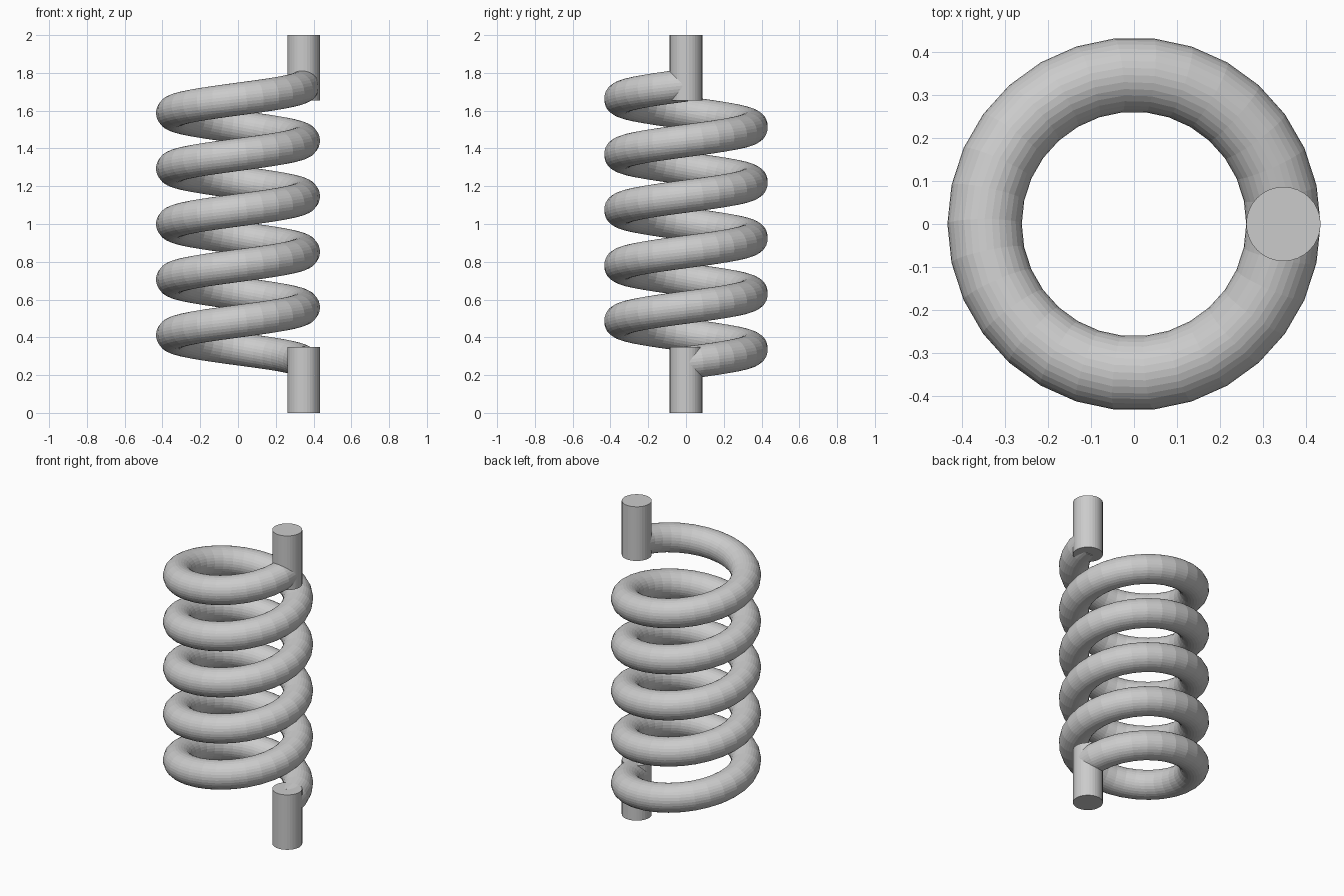
import bpy, bmesh
from math import sin, cos, pi
from mathutils import Vector

if "Cube" in bpy.data.objects:
    bpy.data.objects.remove(bpy.data.objects["Cube"])

R, r = 0.3475, 0.0865        # coil radius, wire radius
Z0, Z1 = 0.265, 1.735        # wire centre heights at both ends
TURNS, STEPS, SIDES = 5, 30, 32


def link(bm, name):
    bmesh.ops.recalc_face_normals(bm, faces=bm.faces)
    mesh = bpy.data.meshes.new(name)
    bm.to_mesh(mesh)
    bm.free()
    obj = bpy.data.objects.new(name, mesh)
    bpy.context.collection.objects.link(obj)
    return obj


def spring_coil():
    bm = bmesh.new()
    rings = []
    n = TURNS * STEPS
    slope = (Z1 - Z0) / (TURNS * 2 * pi)
    for i in range(n + 1):
        a = 2 * pi * i / STEPS
        out = Vector((cos(a), sin(a), 0))
        tangent = Vector((-R * sin(a), R * cos(a), slope)).normalized()
        up = out.cross(tangent)
        centre = out * R + Vector((0, 0, Z0 + slope * a))
        rings.append([bm.verts.new(centre + r * (out * cos(2 * pi * k / SIDES)
                                                 + up * sin(2 * pi * k / SIDES)))
                      for k in range(SIDES)])
    for p, q in zip(rings, rings[1:]):
        for k in range(SIDES):
            m = (k + 1) % SIDES
            bm.faces.new((p[k], p[m], q[m], q[k]))
    bm.faces.new(rings[0])
    bm.faces.new(rings[-1])
    return link(bm, "spring_coil")


def end_post(name, low, high):
    bpy.ops.mesh.primitive_cylinder_add(vertices=32, radius=r, depth=high - low,
                                        location=(R, 0, (low + high) / 2))
    bpy.context.object.name = name


# Wire coil and the straight posts at its two ends
spring_coil()
end_post("bottom_post", 0, 0.35)
end_post("top_post", 1.655, 2)
